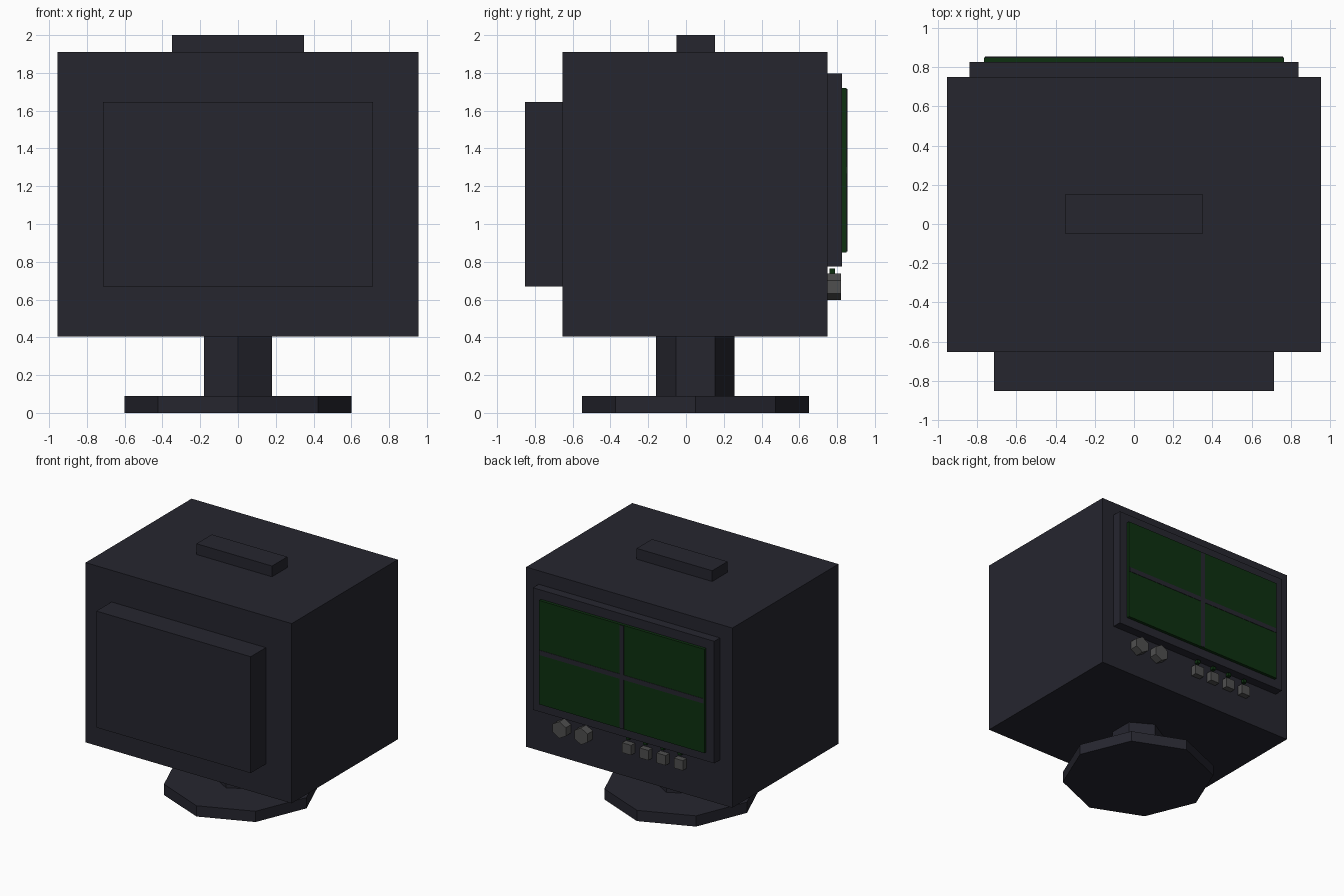
import bpy, bmesh, math
from mathutils import Matrix, Vector

if "Cube" in bpy.data.objects:
    bpy.data.objects.remove(bpy.data.objects["Cube"])


def material(name, rgb):
    m = bpy.data.materials.new(name)
    m.diffuse_color = (*rgb, 1)
    m.use_nodes = True
    m.node_tree.nodes["Principled BSDF"].inputs["Base Color"].default_value = m.diffuse_color
    return m


CASE = material("dark_casing", (0.019, 0.019, 0.028))
GREEN = material("screen_green", (0.004, 0.030, 0.005))
GREY = material("control_grey", (0.078, 0.078, 0.078))


def finish(name, bm, mat):
    me = bpy.data.meshes.new(name)
    bm.to_mesh(me)
    bm.free()
    me.materials.append(mat)
    bpy.context.collection.objects.link(bpy.data.objects.new(name, me))


def box(name, x, y, z, mat):
    """Box from (min, max) ranges on each axis."""
    lo, hi = Vector((x[0], y[0], z[0])), Vector((x[1], y[1], z[1]))
    bm = bmesh.new()
    bmesh.ops.create_cube(bm, size=1, matrix=Matrix.Translation((lo + hi) / 2)
                          @ Matrix.Diagonal((*(hi - lo), 1)))
    finish(name, bm, mat)


def prism(name, centre, r, depth, sides, mat, turn=0, along_y=False):
    """Regular prism, upright or lying along y."""
    rot = Matrix.Rotation(turn, 4, 'Z')
    if along_y:
        rot = Matrix.Rotation(math.pi / 2, 4, 'X') @ rot
    bm = bmesh.new()
    bmesh.ops.create_cone(bm, cap_ends=True, segments=sides, radius1=r, radius2=r,
                          depth=depth, matrix=Matrix.Translation(centre) @ rot)
    # put a corner on the local y axis whichever way the primitive starts
    finish(name, bm, mat)


# stand: octagonal foot and hexagonal neck
prism("base", (0, 0.05, 0.045), 0.6, 0.09, 8, CASE)
prism("neck", (0, 0.05, 0.2475), 0.208, 0.315, 6, CASE)

# casing
box("body", (-0.955, 0.955), (-0.653, 0.75), (0.405, 1.91), CASE)
box("tube_housing", (-0.715, 0.715), (-0.853, -0.653), (0.67, 1.645), CASE)
box("carry_handle", (-0.35, 0.35), (-0.05, 0.153), (1.91, 2.0), CASE)

# screen with its frame and cross bars
box("bezel", (-0.84, 0.84), (0.75, 0.826), (0.775, 1.797), CASE)
box("screen", (-0.765, 0.765), (0.826, 0.851), (0.85, 1.72), GREEN)
box("divider_vertical", (-0.02, 0.02), (0.826, 0.854), (0.855, 1.715), CASE)
box("divider_horizontal", (-0.76, 0.76), (0.826, 0.854), (1.265, 1.305), CASE)

# two hexagonal knobs
for i, x in enumerate((0.6, 0.4)):
    prism(f"knob_{i + 1}", (x, 0.785, 0.667), 0.07, 0.07, 6, GREY, along_y=True)

# four buttons, each with a small lamp above
for i in range(4):
    x = -0.01 - 0.16 * i
    box(f"button_{i + 1}", (x - 0.042, x + 0.042), (0.75, 0.80), (0.622, 0.705), GREY)
    box(f"lamp_{i + 1}", (x - 0.015, x + 0.015), (0.76, 0.79), (0.737, 0.765), GREEN)
